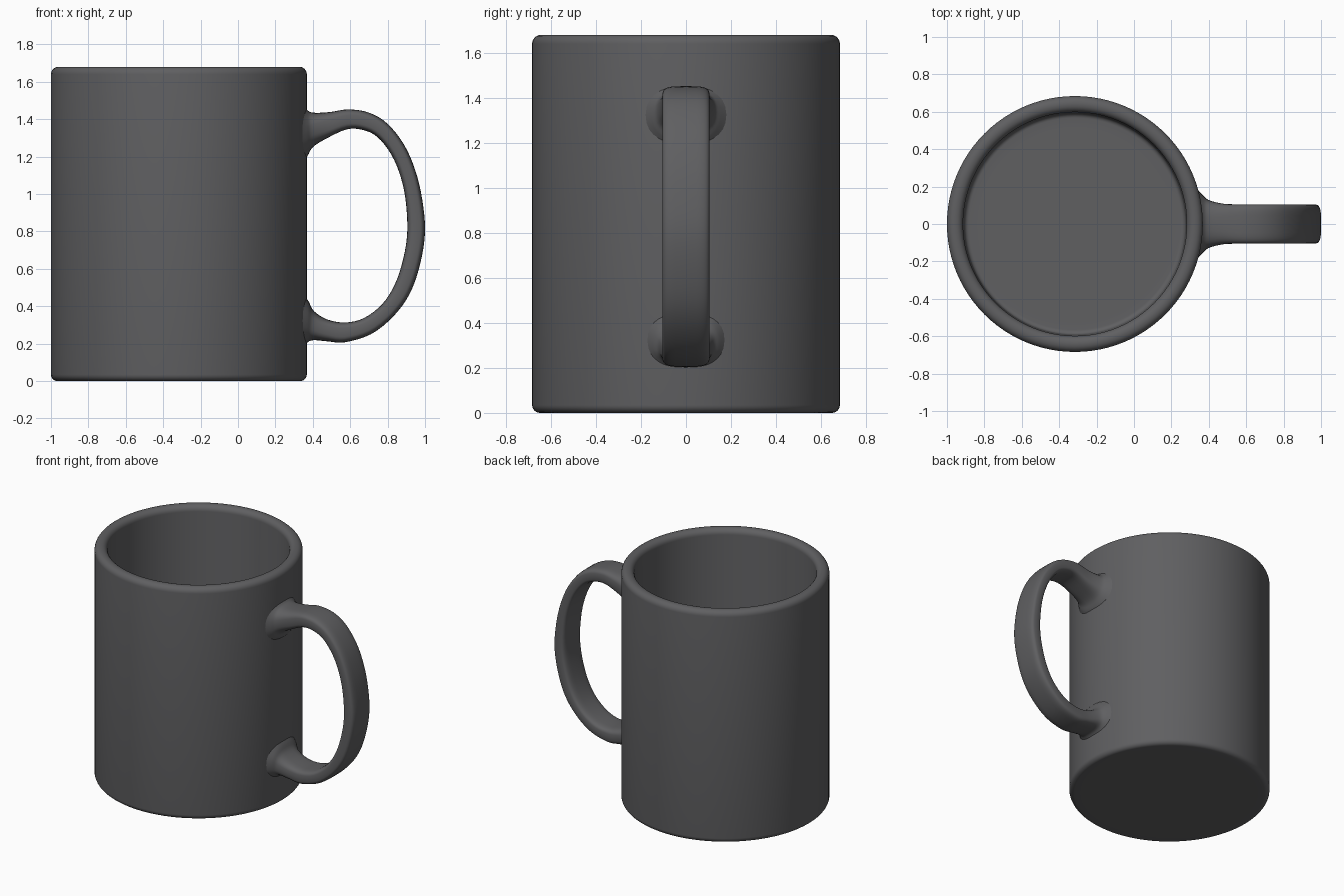
import bpy, bmesh, math
from mathutils import Vector

if "Cube" in bpy.data.objects:
    bpy.data.objects.remove(bpy.data.objects["Cube"])

CX = -0.316      # mug axis
SEG = 96

mat = bpy.data.materials.new("dark grey glaze")
mat.diffuse_color = (0.115, 0.115, 0.12, 1)
mat.use_nodes = True
mat.node_tree.nodes["Principled BSDF"].inputs["Base Color"].default_value = mat.diffuse_color


def loft(name, rings):
    """Skin closed rings of equal point count and cap both ends."""
    bm = bmesh.new()
    vr = [[bm.verts.new(p) for p in r] for r in rings]
    n = len(vr[0])
    for a, b in zip(vr, vr[1:]):
        for i in range(n):
            j = (i + 1) % n
            bm.faces.new((a[i], a[j], b[j], b[i]))
    bm.faces.new(vr[0])
    bm.faces.new(vr[-1])
    bmesh.ops.recalc_face_normals(bm, faces=bm.faces)
    me = bpy.data.meshes.new(name)
    bm.to_mesh(me)
    bm.free()
    me.materials.append(mat)
    ob = bpy.data.objects.new(name, me)
    bpy.context.collection.objects.link(ob)
    bpy.ops.object.select_all(action='DESELECT')
    ob.select_set(True)
    bpy.context.view_layer.objects.active = ob
    bpy.ops.object.shade_smooth_by_angle(angle=math.radians(40))
    return ob


def arc(r, z, rad, a0, a1, n=6):
    return [(r + rad * math.cos(math.radians(a0 + (a1 - a0) * i / n)),
             z + rad * math.sin(math.radians(a0 + (a1 - a0) * i / n)))
            for i in range(n + 1)]


# Hollow body: outside from the base up, over the rim, down to the inner floor
profile = [(0.60, 0.0)]
profile += arc(0.649, 0.035, 0.035, -90, 0)
profile += arc(0.644, 1.64, 0.04, 0, 90)
profile += arc(0.638, 1.64, 0.04, 90, 180)
profile += arc(0.567, 0.115, 0.025, 0, -90)
profile += [(0.52, 0.09)]
loft("mug_body", [[(CX + r * math.cos(2 * math.pi * i / SEG),
                    r * math.sin(2 * math.pi * i / SEG), z) for i in range(SEG)]
                  for r, z in profile])

# Handle stations: outer x, z, inner x, z, half width (flared where it joins the wall)
stations = [
    (0.325, 1.51, 0.325, 1.14, 0.20), (0.365, 1.455, 0.37, 1.20, 0.155),
    (0.40, 1.435, 0.40, 1.25, 0.128), (0.49, 1.438, 0.47, 1.295, 0.108),
    (0.59, 1.452, 0.58, 1.345, 0.105), (0.70, 1.435, 0.665, 1.343, 0.105),
    (0.80, 1.375, 0.745, 1.305, 0.105), (0.89, 1.26, 0.82, 1.21, 0.105),
    (0.95, 1.12, 0.87, 1.09, 0.105), (0.985, 0.97, 0.897, 0.96, 0.105),
    (1.0, 0.80, 0.905, 0.80, 0.105), (0.975, 0.63, 0.885, 0.66, 0.105),
    (0.92, 0.47, 0.84, 0.52, 0.105), (0.83, 0.345, 0.77, 0.41, 0.105),
    (0.71, 0.25, 0.67, 0.335, 0.105), (0.57, 0.207, 0.57, 0.313, 0.105),
    (0.48, 0.212, 0.475, 0.33, 0.108), (0.40, 0.218, 0.405, 0.375, 0.122),
    (0.365, 0.20, 0.375, 0.43, 0.15), (0.325, 0.15, 0.325, 0.50, 0.19),
]


def smooth(pts, sub=4):
    """Catmull-Rom resampling."""
    P = [Vector(p) for p in pts]
    P = [P[0]] + P + [P[-1]]
    out = []
    for a, b, c, d in zip(P, P[1:], P[2:], P[3:]):
        for k in range(sub):
            t = k / sub
            out.append(0.5 * (2 * b + (c - a) * t + (2 * a - 5 * b + 4 * c - d) * t * t
                              + (3 * b - a - 3 * c + d) * t ** 3))
    return out + [P[-1]]


def section(s):
    """Rounded strap cross-section between the outer and inner edge."""
    ox, oz, ix, iz, w = s
    soft = min(1, max(0, (w - 0.105) / 0.06))
    e = 0.5 + 0.5 * soft ** 0.5 * 0.8      # rounder towards the flares
    ring = []
    for k in range(32):
        a = 2 * math.pi * k / 32
        c, n = math.cos(a), math.sin(a)
        u = math.copysign(abs(c) ** e, c)
        v = math.copysign(abs(n) ** e, n)
        ring.append(((ox + ix) / 2 + (ox - ix) / 2 * u, w * v,
                     (oz + iz) / 2 + (oz - iz) / 2 * u))
    return ring


loft("handle", [section(s) for s in smooth(stations)])
